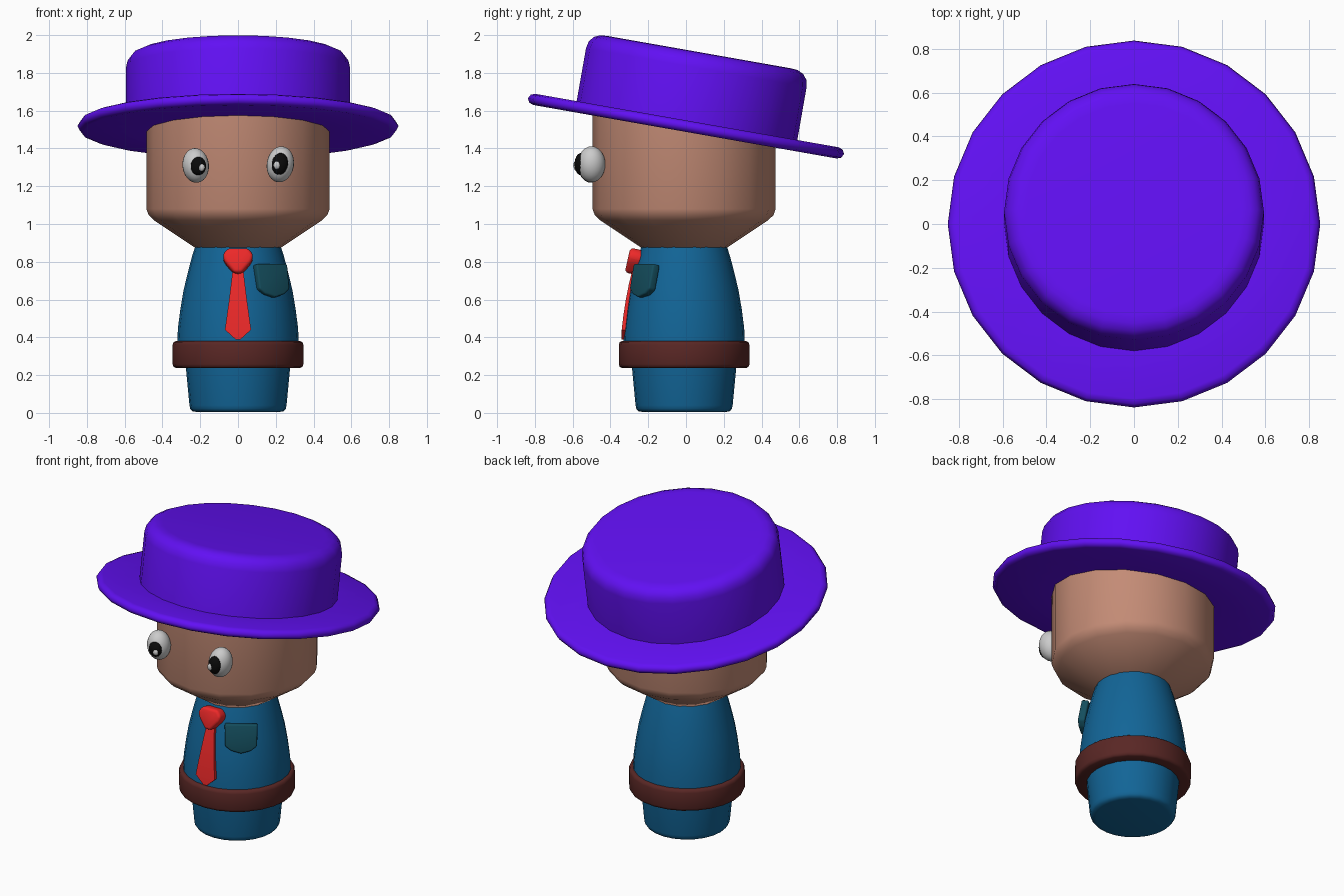
import bpy, bmesh
from math import sin, cos, pi, radians
from mathutils import Matrix, Vector

if "Cube" in bpy.data.objects:
    bpy.data.objects.remove(bpy.data.objects["Cube"])

CY = -0.01  # body axis in y


def material(name, rgb):
    m = bpy.data.materials.new(name)
    m.diffuse_color = (*rgb, 1)
    m.use_nodes = True
    m.node_tree.nodes["Principled BSDF"].inputs["Base Color"].default_value = m.diffuse_color
    return m


PURPLE = material("hat_purple", (0.12, 0.005, 0.90))
SKIN = material("skin", (0.55, 0.26, 0.18))
BLUE = material("cloth_blue", (0.006, 0.13, 0.31))
BROWN = material("belt_brown", (0.10, 0.02, 0.018))
RED = material("tie_red", (0.85, 0.022, 0.022))
TEAL = material("pocket_teal", (0.007, 0.075, 0.11))
BLACK = material("pupil_black", (0.003, 0.003, 0.003))


def finish(name, bm, mat, angle=40):
    bmesh.ops.recalc_face_normals(bm, faces=bm.faces)
    me = bpy.data.meshes.new(name)
    bm.to_mesh(me)
    bm.free()
    for p in me.polygons:
        p.use_smooth = True
    me.set_sharp_from_angle(angle=radians(angle))
    if mat:
        me.materials.append(mat)
    ob = bpy.data.objects.new(name, me)
    bpy.context.collection.objects.link(ob)
    return ob


def lathe(name, profile, segs, mat, angle=50, closed=False):
    """Turn a (radius, z) profile around z; ends are capped unless it is a closed loop."""
    bm = bmesh.new()
    rings = [[bm.verts.new((r * sin(2 * pi * i / segs), r * cos(2 * pi * i / segs), z))
              for i in range(segs)] for r, z in profile]
    pairs = list(zip(rings, rings[1:]))
    if closed:
        pairs.append((rings[-1], rings[0]))
    else:
        bm.faces.new(rings[0])
        bm.faces.new(rings[-1])
    for a, b in pairs:
        for i in range(segs):
            j = (i + 1) % segs
            bm.faces.new((a[i], a[j], b[j], b[i]))
    ob = finish(name, bm, mat, angle)
    ob.location.y = CY
    return ob


def plate(name, outline, thick, bevel, loc, rot, mat):
    """Rounded slab with an (x, z) outline, facing -y."""
    bm = bmesh.new()
    f = bm.faces.new([bm.verts.new((x, -thick / 2, z)) for x, z in outline])
    out = bmesh.ops.extrude_face_region(bm, geom=[f])
    for v in out["geom"]:
        if isinstance(v, bmesh.types.BMVert):
            v.co.y = thick / 2
    bmesh.ops.bevel(bm, geom=bm.edges[:], offset=bevel, segments=3,
                    profile=0.5, affect='EDGES')
    ob = finish(name, bm, mat)
    ob.location, ob.rotation_euler = loc, rot
    return ob


def ball(name, loc, size, mat, tilt=0, segs=24):
    bm = bmesh.new()
    bmesh.ops.create_uvsphere(bm, u_segments=segs, v_segments=segs // 2, radius=1)
    bmesh.ops.scale(bm, vec=size, verts=bm.verts)
    ob = finish(name, bm, mat, 180)
    ob.location = loc
    ob.rotation_euler.y = tilt
    return ob


# body and legs
TORSO = [(0.322, 0.36), (0.318, 0.45), (0.305, 0.55), (0.288, 0.65),
         (0.264, 0.75), (0.243, 0.83), (0.225, 0.885)]
lathe("torso", TORSO, 24, BLUE)
lathe("legs", [(0.22, 0.005), (0.243, 0.009), (0.253, 0.022), (0.257, 0.04),
               (0.277, 0.25), (0.28, 0.3)], 24, BLUE, 60)

# belt
lathe("belt", [(0.25, 0.238), (0.33, 0.238), (0.341, 0.244), (0.346, 0.258), (0.346, 0.36),
               (0.341, 0.374), (0.33, 0.38), (0.25, 0.38)], 24, BROWN, 60, closed=True)

# head
lathe("head", [(0.21, 0.872), (0.225, 0.873), (0.445, 1.02), (0.473, 1.047),
               (0.485, 1.08), (0.485, 1.62)], 16, SKIN, 50)

# hat: brim and crown, tipped towards the back
hat = [lathe("hat_brim", [(0.5, -0.03), (0.815, -0.03), (0.838, -0.022), (0.85, 0),
                          (0.838, 0.022), (0.815, 0.03), (0.5, 0.03)], 24, PURPLE, 60),
       lathe("hat_crown", [(0.593, 0), (0.593, 0.315), (0.585, 0.352), (0.563, 0.38),
                           (0.53, 0.395), (0.49, 0.398)], 24, PURPLE, 60)]
for part in hat:
    part.location = (0, 0, 1.518)
    part.rotation_euler.x = radians(-10)

# eyes, pupils and glints
ball("eye_left", (-0.224, -0.5, 1.31), (0.07, 0.073, 0.092), None, -0.1)
ball("eye_right", (0.224, -0.5, 1.316), (0.072, 0.073, 0.096), None, 0.15)
ball("pupil_left", (-0.211, -0.556, 1.307), (0.042, 0.032, 0.049), BLACK, 0)
ball("pupil_right", (0.222, -0.556, 1.318), (0.043, 0.034, 0.058), BLACK, 0.15)
ball("glint_left", (-0.193, -0.58, 1.299), (0.018, 0.012, 0.02), None, 0, 12)
ball("glint_right", (0.206, -0.585, 1.311), (0.018, 0.012, 0.022), None, 0, 12)


def torso_radius(z):
    for (r0, z0), (r1, z1) in zip(TORSO, TORSO[1:]):
        if z <= z1:
            return r0 + (r1 - r0) * (z - z0) / (z1 - z0)
    return TORSO[-1][0]


# tie blade, lying along the curve of the chest
bm = bmesh.new()
rings = []
for z, w in [(0.76, 0.028), (0.68, 0.037), (0.6, 0.047), (0.52, 0.058),
             (0.44, 0.069), (0.388, 0.012)]:
    y = CY - torso_radius(z)
    rings.append([bm.verts.new(c) for c in ((-w, y - 0.012, z), (w, y - 0.012, z),
                                            (w, y + 0.03, z), (-w, y + 0.03, z))])
for a, b in zip(rings, rings[1:]):
    for i in range(4):
        j = (i + 1) % 4
        bm.faces.new((a[i], a[j], b[j], b[i]))
bm.faces.new(rings[0])
bm.faces.new(rings[-1])
finish("tie_blade", bm, RED)

# tie knot
plate("tie_knot", [(-0.055, 0.067), (-0.082, 0.03), (-0.072, -0.005), (-0.02, -0.067),
                   (0.02, -0.067), (0.072, -0.005), (0.082, 0.03), (0.055, 0.067)],
      0.085, 0.018, (0, -0.268, 0.8), (-0.22, 0, 0), RED)

# chest pocket
plate("chest_pocket", [(-0.098, 0.085), (-0.095, -0.05), (-0.06, -0.078), (0, -0.095),
                       (0.06, -0.078), (0.095, -0.05), (0.098, 0.085)],
      0.045, 0.01, (0.178, -0.222, 0.702), (-0.2, 0, radians(33)), TEAL)
